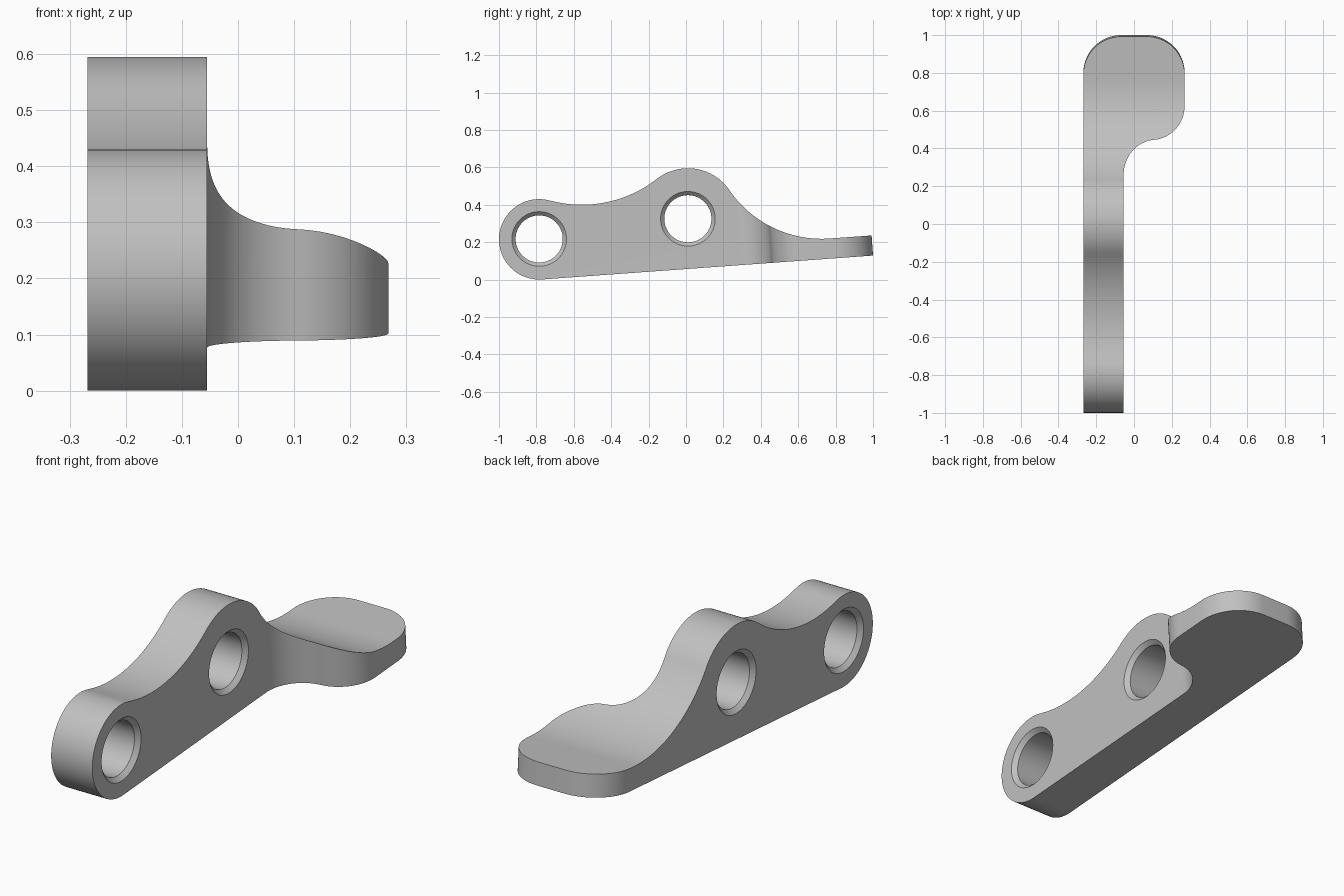
import bpy, bmesh
from math import sin, cos, radians, degrees, atan2, sqrt, pi

cube = bpy.data.objects.get("Cube")
if cube:
    bpy.data.objects.remove(cube, do_unlink=True)

HALF = 0.268                   # half width across x
ARM_X = -0.055                 # inner face of the arm
SLOPE = radians(4.13)          # tilt of the underside
BOSS1, R1 = (-0.785, 0.215), 0.215
BOSS2, R2 = (0.01, 0.325), 0.27
SADDLE, RS = (-0.557, 1.05), 0.65
SWEEP, RW = (0.726, 0.818), 0.60


def arc(c, r, a, b, n):
    """Points on an arc from angle a to b in degrees."""
    return [(c[0] + r * cos(radians(a + (b - a) * i / n)),
             c[1] + r * sin(radians(a + (b - a) * i / n))) for i in range(n + 1)]


def heading(p, q):
    return degrees(atan2(q[1] - p[1], q[0] - p[0]))


def underside(y):
    foot = (BOSS1[0] + R1 * sin(SLOPE), BOSS1[1] - R1 * cos(SLOPE))
    return foot[1] + (y - foot[0]) * sin(SLOPE) / cos(SLOPE)


def make_object(name, bm):
    bmesh.ops.recalc_face_normals(bm, faces=bm.faces)
    mesh = bpy.data.meshes.new(name)
    bm.to_mesh(mesh)
    bm.free()
    ob = bpy.data.objects.new(name, mesh)
    bpy.context.collection.objects.link(ob)
    return ob


def loft(name, rings):
    """Closed solid through rings of equal length."""
    bm = bmesh.new()
    loops = [[bm.verts.new(p) for p in ring] for ring in rings]
    n = len(loops[0])
    for a, b in zip(loops, loops[1:]):
        for i in range(n):
            bm.faces.new((a[i], a[(i + 1) % n], b[(i + 1) % n], b[i]))
    bm.faces.new(loops[0])
    bm.faces.new(loops[-1])
    return make_object(name, bm)


def boolean(target, cutter, operation):
    cutter.hide_render = True
    mod = target.modifiers.new("cut", "BOOLEAN")
    mod.operation, mod.solver, mod.object = operation, "EXACT", cutter
    bpy.context.view_layer.objects.active = target
    bpy.ops.object.modifier_apply(modifier=mod.name)
    bpy.data.objects.remove(cutter, do_unlink=True)


# Side profile: two bosses, saddle between them, sweep down to the thin pad
a1 = heading(BOSS1, SADDLE)
a2 = heading(BOSS2, SADDLE)
a3 = heading(BOSS2, SWEEP)
side = arc(BOSS1, R1, 270 + degrees(SLOPE), a1, 48)
side += arc(SADDLE, RS, a1 - 180, a2 + 180 - 360, 32)[1:]
side += arc(BOSS2, R2, a2, a3, 36)[1:]
side += arc(SWEEP, RW, a3 + 180, 270 + degrees(SLOPE), 36)[1:]
end = 1.1
y0, z0 = side[-1]
side += [(end, z0 + (end - y0) * sin(SLOPE) / cos(SLOPE)), (end, underside(end))]
lever = loft("lever", [[(x, y, z) for y, z in side] for x in (-0.5, 0.5)])

# Plan outline: straight arm, concave neck, rounded pad
NECK_Y, PAD_Y, CORNER = 0.285, 0.635, 0.2
dx, dy = HALF - ARM_X, PAD_Y - NECK_Y
rn = (dx * dx + dy * dy) / (4 * dx)
neck, pad = (ARM_X + rn, NECK_Y), (HALF - rn, PAD_Y)
turn = heading(neck, pad)
plan = [(-HALF, -1.2), (ARM_X, -1.2)]
plan += arc(neck, rn, 180, turn, 24)
plan += arc(pad, rn, turn - 180, 0, 24)[1:]
plan += arc((HALF - CORNER, 1 - CORNER), CORNER, 0, 90, 24)
plan += arc((CORNER - HALF, 1 - CORNER), CORNER, 90, 180, 24)
k = sin(SLOPE) / cos(SLOPE)
outline = loft("plan_cutter", [[(x, y - k * (z - underside(y)), z) for x, y in plan]
                               for z in (-0.3, 1.0)])
boolean(lever, outline, "INTERSECT")

# Pivot holes, chamfered on both faces
BORE, CHAMFER, OVER = 0.126, 0.02, 0.02
stations = [(-HALF - OVER, BORE + CHAMFER + OVER), (-HALF + CHAMFER, BORE),
            (ARM_X - CHAMFER, BORE), (ARM_X + OVER, BORE + CHAMFER + OVER)]
for c in ((BOSS1[0], 0.217), BOSS2):
    rings = [[(x, y, z) for y, z in arc(c, r, 0, 360, 64)[:-1]] for x, r in stations]
    boolean(lever, loft("hole_cutter", rings), "DIFFERENCE")

# Single grey finish
grey = bpy.data.materials.new("grey_metal")
grey.use_nodes = True
colour = (0.53, 0.53, 0.53, 1)
grey.diffuse_color = colour
grey.node_tree.nodes["Principled BSDF"].inputs["Base Color"].default_value = colour
lever.data.materials.clear()
lever.data.materials.append(grey)
for poly in lever.data.polygons:
    poly.material_index = 0

bpy.ops.object.select_all(action="DESELECT")
lever.select_set(True)
bpy.context.view_layer.objects.active = lever
bpy.ops.object.shade_smooth_by_angle(angle=radians(25))
